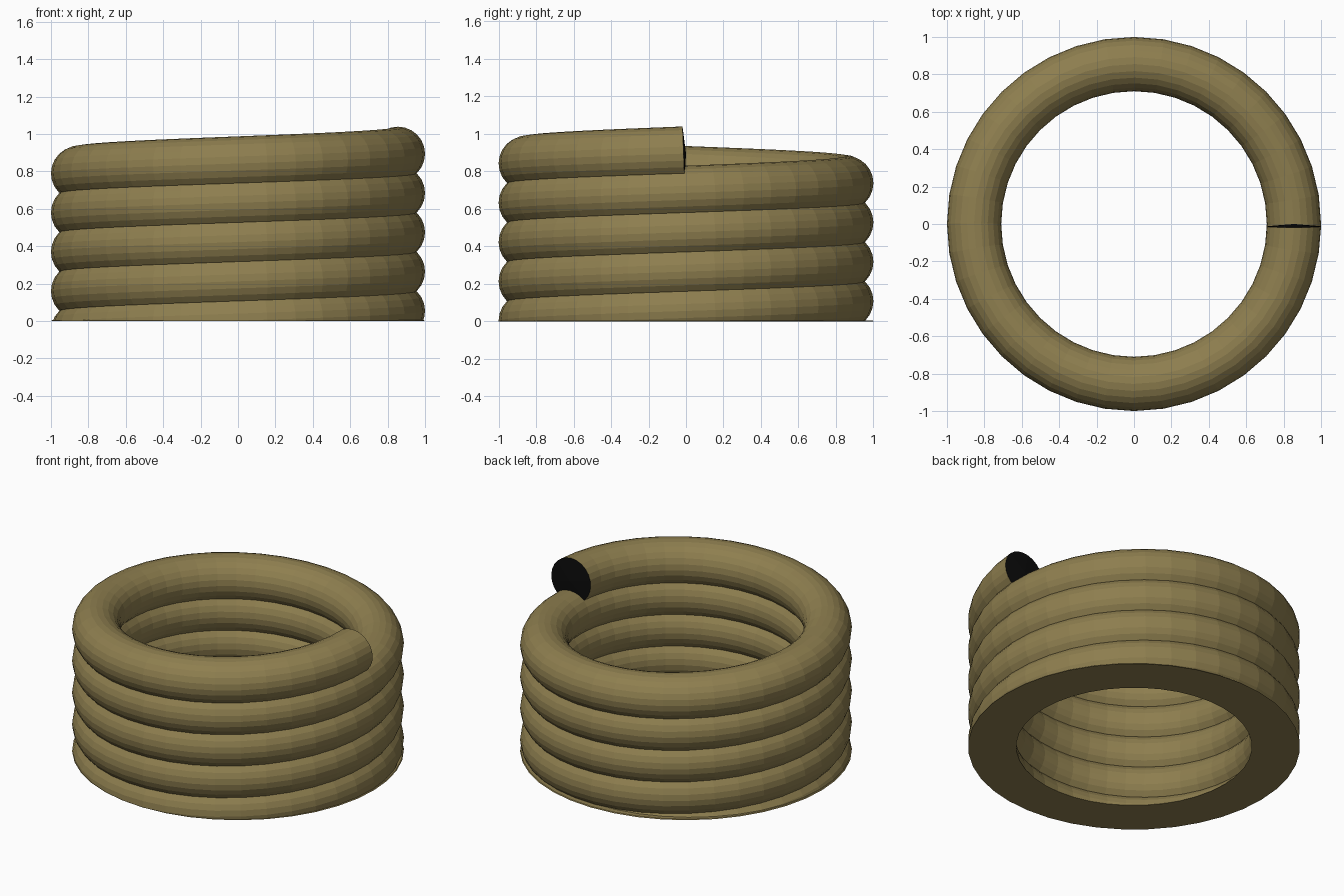
import bpy, bmesh, math
from mathutils import Vector

if "Cube" in bpy.data.objects:
    bpy.data.objects.remove(bpy.data.objects["Cube"])

R, r = 0.855, 0.145        # coil radius, tube radius
PITCH, Z_END = 0.21, 0.895  # rise per turn, height of the tube centre at its end
SEG, SIDES, TURNS = 40, 24, 6


def material(name, rgb):
    m = bpy.data.materials.new(name)
    m.diffuse_color = (*rgb, 1)
    m.use_nodes = True
    m.node_tree.nodes["Principled BSDF"].inputs["Base Color"].default_value = m.diffuse_color
    return m


olive = material("olive", (0.27, 0.21, 0.078))
black = material("black", (0.003, 0.003, 0.003))


def make_object(name, bm, mats):
    me = bpy.data.meshes.new(name)
    bm.to_mesh(me)
    bm.free()
    for m in mats:
        me.materials.append(m)
    ob = bpy.data.objects.new(name, me)
    bpy.context.collection.objects.link(ob)
    return ob


# Coil: circle swept up a helix that ends at angle zero
bm = bmesh.new()
rings = []
slope = PITCH / (2 * math.pi * R)
for i in range(SEG * TURNS + 1):
    turn = i / SEG - TURNS
    a = 2 * math.pi * turn
    out = Vector((math.cos(a), math.sin(a), 0))
    along = Vector((-math.sin(a), math.cos(a), slope)).normalized()
    up = out.cross(along)
    centre = out * R + Vector((0, 0, Z_END + PITCH * turn))
    if i == SEG * TURNS:
        centre -= along * 0.013
    ring = []
    for k in range(SIDES):
        t = 2 * math.pi * k / SIDES
        ring.append(bm.verts.new(centre + out * (r * math.cos(t)) + up * (r * math.sin(t))))
    rings.append(ring)
for p, q in zip(rings, rings[1:]):
    for k in range(SIDES):
        n = (k + 1) % SIDES
        bm.faces.new((p[k], p[n], q[n], q[k]))

# Slightly domed black end of the tube
tip = bm.verts.new(centre + along * 0.013)
for k in range(SIDES):
    f = bm.faces.new((rings[-1][k], rings[-1][(k + 1) % SIDES], tip))
    f.material_index = 1
bmesh.ops.recalc_face_normals(bm, faces=bm.faces[:])

# Slice the coil flat at the ground
bmesh.ops.bisect_plane(bm, geom=bm.verts[:] + bm.edges[:] + bm.faces[:],
                       plane_co=(0, 0, 0.0005), plane_no=(0, 0, 1), clear_inner=True)
make_object("coil", bm, [olive, black])

# Flat ring closing the underside
bm = bmesh.new()
loops = []
for rad, z in ((0.71, 0), (1.0, 0), (0.995, 0.005), (0.715, 0.005)):
    loops.append([bm.verts.new((rad * math.cos(2 * math.pi * i / SEG),
                                rad * math.sin(2 * math.pi * i / SEG), z)) for i in range(SEG)])
for j in range(4):
    p, q = loops[j], loops[(j + 1) % 4]
    for i in range(SEG):
        n = (i + 1) % SEG
        bm.faces.new((p[i], p[n], q[n], q[i]))
bmesh.ops.recalc_face_normals(bm, faces=bm.faces[:])
make_object("base_ring", bm, [olive])
